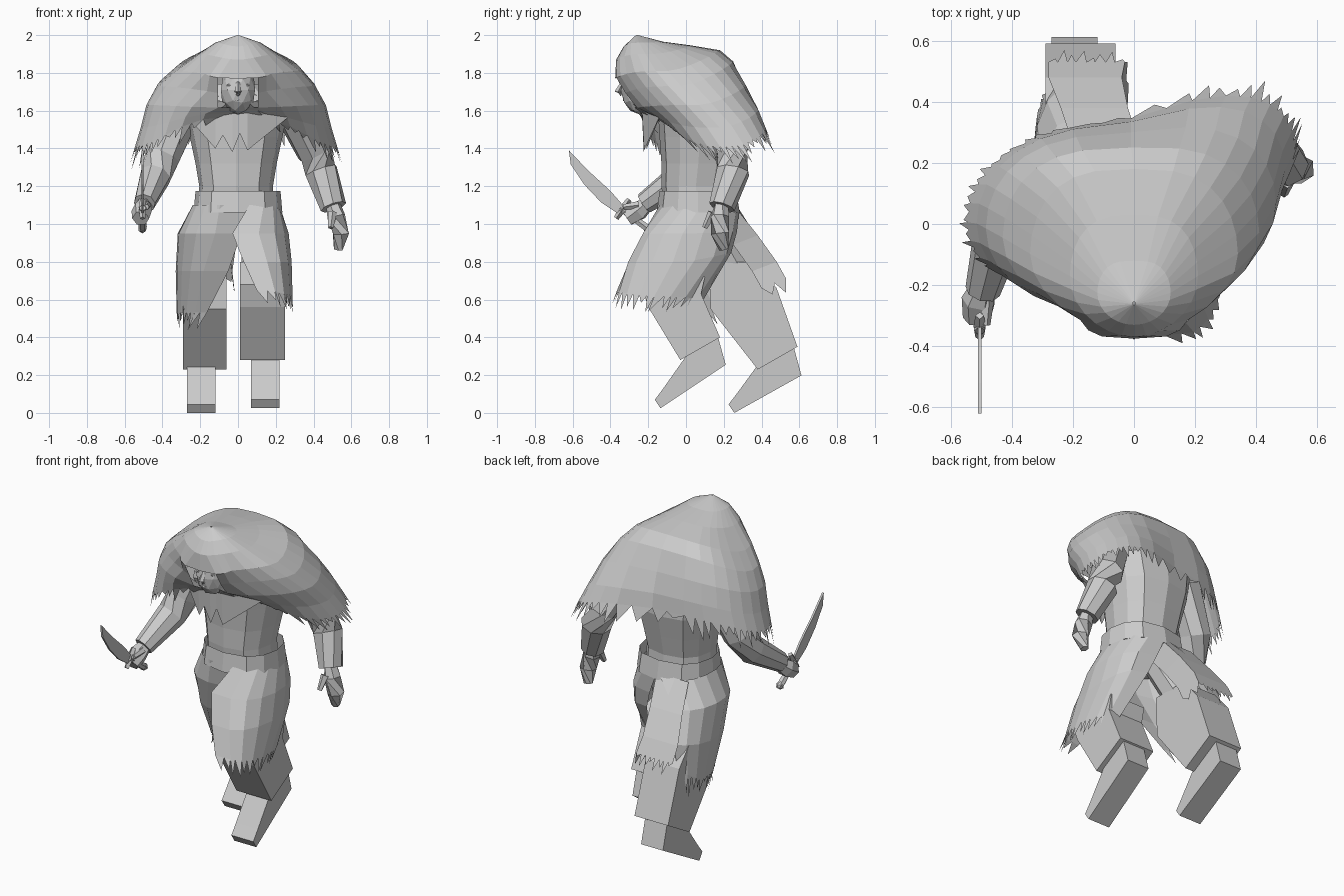
import bpy, bmesh, random
from math import sin, cos, pi
from mathutils import Vector

random.seed(4)
if "Cube" in bpy.data.objects:
    bpy.data.objects.remove(bpy.data.objects["Cube"])

grey = bpy.data.materials.new("plain_grey")
grey.use_nodes = True
grey.diffuse_color = (0.6, 0.6, 0.6, 1)
grey.node_tree.nodes["Principled BSDF"].inputs["Base Color"].default_value = (0.6, 0.6, 0.6, 1)


def finish(name, bm):
    bmesh.ops.remove_doubles(bm, verts=bm.verts, dist=0.0005)
    bmesh.ops.delete(bm, geom=[v for v in bm.verts if not v.link_faces], context="VERTS")
    bmesh.ops.recalc_face_normals(bm, faces=bm.faces)
    mesh = bpy.data.meshes.new(name)
    bm.to_mesh(mesh)
    bm.free()
    mesh.materials.append(grey)
    ob = bpy.data.objects.new(name, mesh)
    bpy.context.collection.objects.link(ob)
    return ob


def arc(a, yf, yb, zf, zs, zb, cx=0, t0=0, t1=2 * pi, n=16, front=0.7, back=0.7, sweep=(0, 0)):
    """Points round a body section; angle 0 is the front, a quarter turn is +x.
    The front and back powers make each half boxier (below 1) or more pointed (above 1);
    sweep slides the left and right sides along y."""
    pts, yc = [], (yf + yb) / 2
    for i in range(n):
        t = t0 + (t1 - t0) * i / (n if t1 - t0 > 6.2 else n - 1)
        s, c = sin(t), cos(t)
        x = a * abs(s) ** (front if c > 0 else back) * (1 if s > 0 else -1)
        y = yc + (yf - yc) * c + sweep[0 if x > 0 else 1] * x
        z = zs + (zf - zs) * c ** 4 if c > 0 else zs + (zb - zs) * abs(c) ** 1.5
        pts.append(Vector((cx + x, y, z)))
    return pts


def loft(name, rows, closed=True, caps=False, skip=(), drop=0):
    """Skin a stack of rows, with an optional torn fringe on the last one."""
    bm = bmesh.new()
    grid = [[bm.verts.new(p) for p in row] for row in rows]
    n = len(rows[0])
    span = n if closed else n - 1
    for r in range(len(rows) - 1):
        for i in range(span):
            if (r, i) not in skip:
                j = (i + 1) % n
                bm.faces.new((grid[r][i], grid[r][j], grid[r + 1][j], grid[r + 1][i]))
    if caps:
        bm.faces.new(grid[0])
        bm.faces.new(grid[-1])
    for i in range(span if drop else 0):
        p, q = rows[-1][i], rows[-1][(i + 1) % n]
        fall = (rows[-1][i] - rows[-2][i]).normalized()
        mid = random.uniform(0.4, 0.6)
        for u, v, w in ((0, mid, random.uniform(0.1, 0.4)), (mid, 1, random.uniform(0.6, 0.9))):
            tip = p.lerp(q, w) + fall * drop * random.uniform(0.2, 1)
            bm.faces.new([bm.verts.new(k) for k in (p.lerp(q, u), p.lerp(q, v), tip)])
    return finish(name, bm)


def prism(name, profile, x0, x1):
    """Extrude a side (y, z) outline between two x positions."""
    return loft(name, [[Vector((x, y, z)) for y, z in profile] for x in (x0, x1)], caps=True)


def tube(name, path, sides=8):
    """Faceted limb through (x, y, z, radius) stations."""
    rows = []
    pts = [Vector(p[:3]) for p in path]
    for i, p in enumerate(path):
        d = pts[min(i + 1, len(pts) - 1)] - pts[max(i - 1, 0)]
        q = d.to_track_quat("Z", "Y")
        rows.append([pts[i] + q @ Vector((cos(k * 2 * pi / sides), sin(k * 2 * pi / sides), 0)) * p[3]
                     for k in range(sides)])
    return loft(name, rows, caps=True)


def ball(name, loc, scale, cuts=2):
    bm = bmesh.new()
    bmesh.ops.create_icosphere(bm, subdivisions=cuts, radius=1)
    for v in bm.verts:
        v.co = Vector(loc) + v.co * Vector(scale)
    return finish(name, bm)


# Hooded cloak: rings from the crown down to the ragged hem, open at the face
N = 28
sections = [
    (0.004, -0.265, -0.255, 2.0, 2.0, 2.0, 1, 0),
    (0.12, -0.33, -0.12, 1.94, 1.96, 1.965, 1, 0),
    (0.21, -0.37, 0.03, 1.87, 1.90, 1.945, 1.1, 0),
    (0.34, -0.375, 0.18, 1.77, 1.81, 1.92, 1.4, 0),
    (0.42, -0.33, 0.25, 1.69, 1.73, 1.86, 1.2, 0.03),
    (0.475, -0.285, 0.30, 1.615, 1.63, 1.74, 0.85, 0.13),
    (0.505, -0.24, 0.335, 1.59, 1.51, 1.62, 0.75, 0.26),
    (0.535, -0.21, 0.345, 1.57, 1.41, 1.53, 0.75, 0.33)]
rows = [arc(*s[:6], cx=-0.01 if s[7] else 0, n=N, front=s[6], back=0.65, sweep=(s[7], s[7] * 0.35))
        for s in sections]
for r in (3, 4, 5):
    for side, i, j in ((1, 1, 2), (-1, N - 1, N - 2)):
        rows[r][i].x = side * 0.105
        rows[r][j].x = side * max(0.15, abs(rows[r][j].x))
loft("hooded_cloak", rows, skip=[(r, i) for r in (3, 4) for i in (0, N - 1)], drop=0.13)

# Head and face
ball("head", (0, -0.245, 1.71), (0.095, 0.1, 0.13))
tube("nose", [(0, -0.335, 1.75, 0.01), (0, -0.36, 1.70, 0.018), (0, -0.34, 1.685, 0.012)], 4)
for side, x in (("left", 0.042), ("right", -0.042)):
    ball(side + "_eye", (x, -0.318, 1.735), (0.022, 0.012, 0.008), 1)
ball("mouth", (0, -0.322, 1.655), (0.03, 0.012, 0.008), 1)

# Collar and jagged bib over the chest
loft("collar", [arc(0.12, -0.29, -0.08, 1.63, 1.66, 1.7), arc(0.25, -0.22, 0.2, 1.57, 1.6, 1.6)])
teeth = [(-0.27, 1.57), (-0.12, 1.4), (-0.08, 1.47), (-0.03, 1.38), (0.01, 1.48), (0.05, 1.39), (0.26, 1.56)]
loft("bib", [[Vector((x, 1.2 * x * x - 0.235, 1.6)) for x, z in teeth],
             [Vector((x, 1.2 * x * x - 0.225, z)) for x, z in teeth]], closed=False)

# Torso and sash
body = [(0.2, -0.12, 0.24, 1.1), (0.195, -0.13, 0.235, 1.2), (0.215, -0.13, 0.26, 1.32),
        (0.245, -0.14, 0.29, 1.46), (0.28, -0.15, 0.28, 1.62), (0.14, -0.1, 0.2, 1.74)]
loft("torso", [arc(a, f, b, z, z, z, cx=-0.01, n=12) for a, f, b, z in body], caps=True)
belt = [(0.225, -0.14, 0.265, 1.175), (0.235, -0.155, 0.285, 1.06), (0.19, -0.12, 0.24, 1.06)]
loft("sash", [arc(a, f, b, z, z, z, n=12) for a, f, b, z in belt])

# Trousers and boots, left leg stepping forward
prism("left_trouser", [(-0.24, 0.68), (-0.2, 0.56), (-0.03, 0.28), (0.18, 0.4),
                       (0.08, 0.63), (0.1, 0.72), (-0.1, 0.8)], 0.01, 0.25)
prism("right_trouser", [(0.12, 0.8), (0.13, 0.55), (0.38, 0.23), (0.59, 0.35),
                        (0.48, 0.66), (0.36, 0.8)], -0.29, -0.06)
tube("left_thigh", [(0.11, 0.07, 1.08, 0.1), (0.13, -0.08, 0.75, 0.11)])
tube("right_thigh", [(-0.11, 0.08, 1.08, 0.1), (-0.17, 0.26, 0.75, 0.11)])
boot = [(0, 0.3), (-0.12, 0.13), (-0.165, 0.07), (-0.135, 0.025), (0.21, 0.255), (0.17, 0.4)]
prism("left_boot", boot, 0.07, 0.22)
prism("right_boot", [(y * 1.03 + 0.395, z - 0.025 - 0.15 * max(0, y)) for y, z in boot], -0.27, -0.12)


# Torn skirt panels wrapping each thigh, and a loose one behind
def panel(name, stations, drop):
    loft(name, [arc(a, f, b, zf, zs, zb, cx=cx, t0=t0, t1=t1, n=9)
                for a, f, b, zf, zs, zb, cx, t0, t1 in stations], closed=False, drop=drop)


panel("left_skirt", [(0.2, -0.14, 0.28, 1.1, 1.1, 1.06, 0.02, 0.1, pi),
                     (0.21, -0.23, 0.27, 0.95, 0.95, 0.96, 0.06, -0.3, pi),
                     (0.185, -0.31, 0.24, 0.8, 0.8, 0.85, 0.1, -0.25, pi),
                     (0.17, -0.365, 0.1, 0.65, 0.62, 0.6, 0.12, -0.05, 2.9)], 0.1)
panel("right_skirt", [(0.22, -0.14, 0.28, 1.1, 1.1, 1.08, -0.02, 0.2, -pi),
                      (0.23, -0.12, 0.37, 0.95, 0.95, 0.95, -0.09, 0.35, -2.9),
                      (0.22, -0.05, 0.48, 0.75, 0.75, 0.79, -0.11, 0.15, -2.7),
                      (0.2, 0.06, 0.5, 0.53, 0.54, 0.67, -0.125, -0.1, -2.5)], 0.13)
back = [(0.26, 1.09, -0.2, 0.02), (0.38, 0.94, -0.24, -0.02),
        (0.48, 0.8, -0.28, -0.04), (0.53, 0.71, -0.28, -0.03)]
loft("back_tatter", [[Vector((x0 + (x1 - x0) * i / 4, y, z)) for i in range(5)]
                     + [Vector((x1 + 0.01, y - 0.13, z - 0.05))] for y, z, x0, x1 in back],
     closed=False, drop=0.09)

# Sleeves
tube("left_sleeve", [(0.28, 0.14, 1.62, 0.1), (0.405, 0.245, 1.38, 0.095), (0.44, 0.25, 1.28, 0.09),
                     (0.505, 0.19, 1.09, 0.07)])
tube("right_sleeve", [(-0.28, 0.1, 1.62, 0.1), (-0.4, 0.05, 1.36, 0.095), (-0.44, -0.02, 1.25, 0.085),
                      (-0.495, -0.22, 1.11, 0.058)])

# Hands: open on the left, gripping on the right
tube("left_hand", [(0.5, 0.19, 1.12, 0.035), (0.52, 0.18, 1.04, 0.05), (0.545, 0.18, 0.95, 0.048),
                   (0.53, 0.2, 0.865, 0.025)], 6)
tube("left_thumb", [(0.5, 0.14, 1.06, 0.025), (0.49, 0.1, 0.98, 0.015)], 5)
tube("right_hand", [(-0.49, -0.19, 1.12, 0.035), (-0.51, -0.25, 1.07, 0.055), (-0.515, -0.31, 1.03, 0.045)], 6)
tube("right_thumb", [(-0.48, -0.25, 1.1, 0.022), (-0.485, -0.33, 1.09, 0.015)], 5)

# Curved blade with grip and guard
tube("grip", [(-0.505, -0.2, 0.975, 0.022), (-0.505, -0.35, 1.085, 0.018)], 6)
ball("pommel", (-0.505, -0.2, 0.975), (0.025, 0.025, 0.025), 1)
tube("guard", [(-0.505, -0.37, 1.03, 0.014), (-0.505, -0.335, 1.08, 0.02), (-0.505, -0.3, 1.13, 0.014)], 4)
prism("blade", [(-0.33, 1.095), (-0.4, 1.175), (-0.52, 1.285), (-0.62, 1.39), (-0.61, 1.315),
                (-0.54, 1.21), (-0.45, 1.115), (-0.36, 1.055)], -0.511, -0.499)
